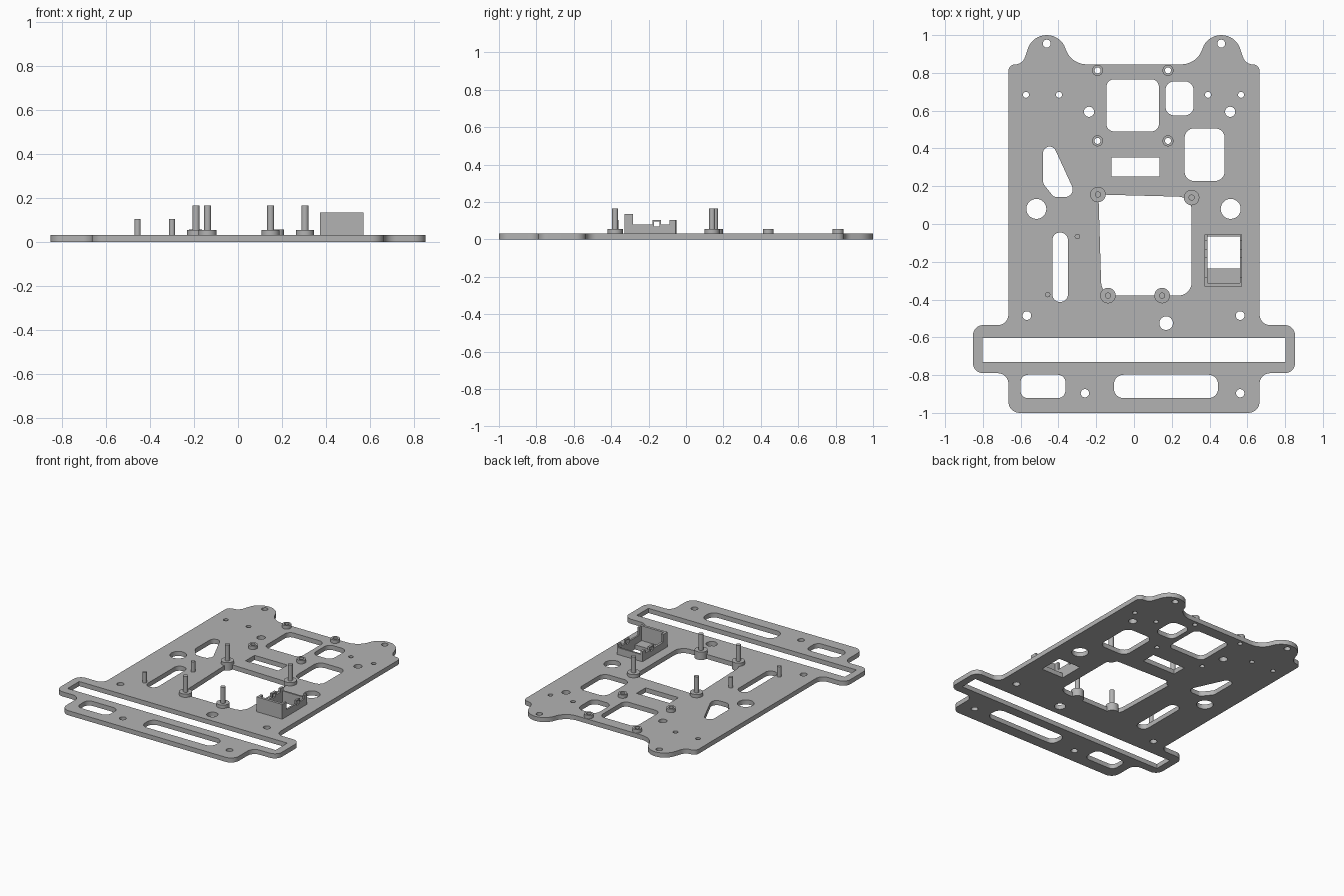
import bpy, bmesh, math
from mathutils import Vector

if "Cube" in bpy.data.objects:
    bpy.data.objects.remove(bpy.data.objects["Cube"])

grey = bpy.data.materials.new("plain grey")
grey.use_nodes = True
grey.diffuse_color = (0.45, 0.45, 0.45, 1)
grey.node_tree.nodes["Principled BSDF"].inputs["Base Color"].default_value = grey.diffuse_color


def rounded(corners, steps=9):
    """Closed loop from (x, y, radius) corners, each corner turned into an arc."""
    loop = []
    n = len(corners)
    for i, (x, y, r) in enumerate(corners):
        p = Vector((x, y))
        if r == 0:
            loop.append(p)
            continue
        a = (Vector(corners[i - 1][:2]) - p).normalized()
        b = (Vector(corners[(i + 1) % n][:2]) - p).normalized()
        half = a.angle(b) / 2
        centre = p + (a + b).normalized() * (r / math.sin(half))
        start = p + a * (r / math.tan(half)) - centre
        end = p + b * (r / math.tan(half)) - centre
        sweep = start.angle_signed(end)
        for k in range(steps):
            t = -sweep * k / (steps - 1)
            loop.append(centre + Vector((start.x * math.cos(t) - start.y * math.sin(t),
                                         start.x * math.sin(t) + start.y * math.cos(t))))
    return loop


def rect(x0, x1, y0, y1, r=0):
    return rounded([(x0, y0, r), (x1, y0, r), (x1, y1, r), (x0, y1, r)])


def circle(x, y, r, n=32):
    return [Vector((x + r * math.cos(math.tau * k / n), y + r * math.sin(math.tau * k / n)))
            for k in range(n)]


def extrude(name, loops, low, high, sideways=False):
    """Fill the first loop minus the others and extrude it along z (or along x)."""
    curve = bpy.data.curves.new(name, "CURVE")
    curve.dimensions = "2D"
    curve.fill_mode = "BOTH"
    curve.extrude = (high - low) / 2
    for loop in loops:
        spline = curve.splines.new("POLY")
        spline.points.add(len(loop) - 1)
        for point, p in zip(spline.points, loop):
            point.co = (p.x, p.y, 0, 1)
        spline.use_cyclic_u = True
    temp = bpy.data.objects.new(name + " outline", curve)
    bpy.context.collection.objects.link(temp)
    graph = bpy.context.evaluated_depsgraph_get()
    mesh = bpy.data.meshes.new_from_object(temp.evaluated_get(graph))
    bpy.data.objects.remove(temp)
    bm = bmesh.new()
    bm.from_mesh(mesh)
    bmesh.ops.remove_doubles(bm, verts=bm.verts, dist=0.0001)
    for v in bm.verts:
        v.co.z += (low + high) / 2
        if sideways:
            v.co = (v.co.z, v.co.x, v.co.y)
    bmesh.ops.recalc_face_normals(bm, faces=bm.faces)
    bm.to_mesh(mesh)
    bm.free()
    mesh.materials.clear()
    mesh.materials.append(grey)
    ob = bpy.data.objects.new(name, mesh)
    bpy.context.collection.objects.link(ob)
    bpy.ops.object.select_all(action="DESELECT")
    bpy.context.view_layer.objects.active = ob
    ob.select_set(True)
    bpy.ops.object.shade_smooth_by_angle(angle=math.radians(30))
    return ob


TOP = 0.032

# Base plate outline: one half, then mirrored
half = [(0.665, -1, 0.06), (0.665, -0.79, 0.055), (0.853, -0.79, 0.055), (0.853, -0.535, 0.055),
        (0.665, -0.535, 0.055), (0.665, 0.845, 0.035), (0.59, 0.845, 0.055),
        (0.538, 1, 0.105), (0.386, 1, 0.105), (0.335, 0.845, 0.117)]
outline = rounded(half + [(-x, y, r) for x, y, r in reversed(half)])

# Windows and slots
cuts = [
    rect(-0.146, 0.132, 0.49, 0.766, 0.04),
    rect(0.167, 0.315, 0.575, 0.755, 0.045),
    rect(0.268, 0.48, 0.228, 0.506, 0.05),
    rect(-0.119, 0.135, 0.252, 0.352),
    rect(-0.432, -0.35, -0.413, -0.045, 0.04),
    rect(-0.802, 0.802, -0.731, -0.603),
    rect(-0.601, -0.363, -0.922, -0.798, 0.04),
    rect(-0.106, 0.445, -0.922, -0.798, 0.05),
    rect(0.39, 0.56, -0.236, -0.066),
    rounded([(-0.482, 0.535, 0.035), (-0.482, 0.215, 0.05), (-0.425, 0.143, 0.03),
             (-0.302, 0.143, 0.04)]),
    rounded([(-0.188, 0.156, 0.03), (0.305, 0.143, 0.07), (0.305, -0.379, 0.07),
             (-0.172, -0.379, 0.07)]),
]

# Round holes
for x, y, r in [(-0.517, 0.08, 0.053), (0.512, 0.08, 0.053), (0.17, -0.525, 0.036),
                (-0.567, -0.485, 0.023), (0.562, -0.485, 0.023),
                (-0.26, -0.896, 0.022), (0.562, -0.896, 0.022),
                (-0.462, 0.955, 0.021), (0.462, 0.955, 0.021),
                (-0.238, 0.594, 0.027), (0.509, 0.594, 0.027)]:
    cuts.append(circle(x, y, r))
for x in (-0.572, -0.397, 0.392, 0.567):
    cuts.append(circle(x, 0.684, 0.016))
rings = [(x, y) for x in (-0.193, 0.18) for y in (0.44, 0.813)]
cuts += [circle(x, y, 0.016) for x, y in rings]
extrude("base_plate", [outline] + cuts, 0, TOP)

# Hollow spacers around the upper holes
for x, y in rings:
    extrude("spacer_ring", [circle(x, y, 0.029), circle(x, y, 0.016)], TOP, 0.056)

# Mounting posts on round bosses that overhang the large window
for x, y in [(-0.191, 0.156), (0.305, 0.14), (-0.138, -0.379), (0.149, -0.379)]:
    extrude("post_boss", [circle(x, y, 0.041)], 0, 0.055)
    extrude("mounting_post", [circle(x, y, 0.016)], 0.05, 0.166)

# Plain locating pins
for x, y in [(-0.3, -0.066), (-0.457, -0.374)]:
    extrude("locating_pin", [circle(x, y, 0.014)], 0.02, 0.104)

# Open socket: stepped side walls with a clip window, end walls
side = [Vector(p) for p in [(-0.33, 0.03), (-0.33, 0.135), (-0.283, 0.135), (-0.283, 0.08),
                            (-0.18, 0.08), (-0.18, 0.104), (-0.135, 0.104), (-0.135, 0.08),
                            (-0.088, 0.08), (-0.088, 0.104), (-0.055, 0.104), (-0.055, 0.03)]]
for x0, x1 in [(0.374, 0.39), (0.56, 0.572)]:
    extrude("socket_side", [side, rect(-0.172, -0.143, 0.068, 0.095)], x0, x1, sideways=True)
extrude("socket_front_wall", [rect(0.385, 0.565, -0.33, -0.312)], 0.03, 0.135)
extrude("socket_back_wall", [rect(0.385, 0.565, -0.067, -0.055)], 0.03, 0.08)
